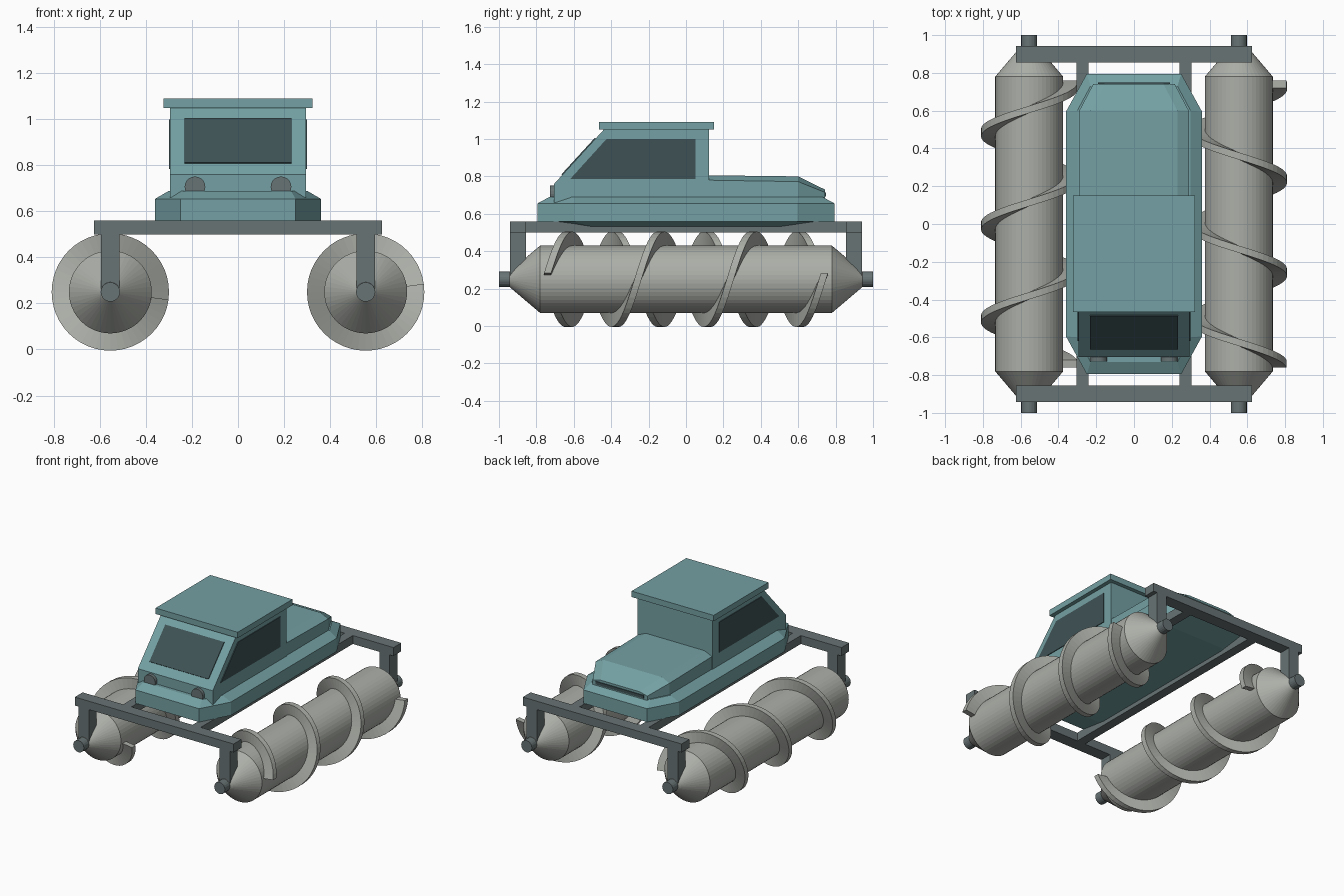
import bpy, bmesh, math

if "Cube" in bpy.data.objects:
    bpy.data.objects.remove(bpy.data.objects["Cube"])


def material(name, rgb):
    m = bpy.data.materials.new(name)
    m.diffuse_color = [((c / 255 + 0.055) / 1.055) ** 2.4 for c in rgb] + [1]
    m.use_nodes = True
    m.node_tree.nodes["Principled BSDF"].inputs["Base Color"].default_value = m.diffuse_color
    return m


TEAL = material("teal paint", (116, 160, 163))
DRUM = material("drum grey", (172, 175, 168))
FRAME = material("frame grey", (104, 115, 116))
GLASS = material("dark glass", (62, 82, 85))


def make(name, verts, faces, mat):
    mesh = bpy.data.meshes.new(name)
    mesh.from_pydata(verts, [], faces)
    bm = bmesh.new()
    bm.from_mesh(mesh)
    bmesh.ops.recalc_face_normals(bm, faces=bm.faces)
    bm.to_mesh(mesh)
    bm.free()
    mesh.materials.append(mat)
    ob = bpy.data.objects.new(name, mesh)
    bpy.context.collection.objects.link(ob)
    return ob


def loft(name, rings, mat):
    """Skin equal-length rings and cap both ends."""
    n = len(rings[0])
    verts = [v for r in rings for v in r]
    faces = [(k * n + i, k * n + (i + 1) % n, (k + 1) * n + (i + 1) % n, (k + 1) * n + i)
             for k in range(len(rings) - 1) for i in range(n)]
    faces += [tuple(range(n)), tuple(range(len(verts) - n, len(verts)))]
    return make(name, verts, faces, mat)


def box(name, x0, x1, y0, y1, z0, z1, mat):
    return loft(name, [[(x0, y0, z), (x1, y0, z), (x1, y1, z), (x0, y1, z)] for z in (z0, z1)], mat)


def extrude_x(name, profile, x0, x1, mat):
    return loft(name, [[(x, y, z) for y, z in profile] for x in (x0, x1)], mat)


def turned(name, cx, cz, profile, sides, mat):
    """Round solid along y from (y, radius) pairs."""
    rings = [[(cx + r * math.cos(2 * math.pi * i / sides), y, cz + r * math.sin(2 * math.pi * i / sides))
              for i in range(sides)] for y, r in profile]
    return loft(name, rings, mat)


def octagon(hx, hy, cx, cy, z):
    quarter = [(hx, hy - cy), (hx - cx, hy)]
    pts = quarter + [(-x, y) for x, y in quarter[::-1]]
    pts += [(-x, -y) for x, y in pts]
    return [(x, y, z) for x, y in pts]


# Screw drums, with mirrored spiral blades
AX, AZ = 0.555, 0.25
for s, side in ((1, "right"), (-1, "left")):
    turned(side + "_drum", s * AX, AZ, [(-0.945, 0.04), (-0.78, 0.18), (0.78, 0.18), (0.945, 0.04)], 48, DRUM)
    rings, steps = [], 144
    for i in range(steps + 1):
        t = 0.13 + 6 * math.pi * i / steps
        y = -0.74 + 1.48 * i / steps
        rings.append([(s * AX + r * math.cos(t), y + d, AZ + s * r * math.sin(t))
                      for r, d in ((0.17, -0.019), (0.255, -0.019), (0.255, 0.019), (0.17, 0.019))])
    loft(side + "_spiral_blade", rings, DRUM)
    box(side + "_rail", *sorted((s * 0.24, s * 0.305)), -0.86, 0.86, 0.5, 0.56, FRAME)
    for e, end in ((-1, "front"), (1, "rear")):
        ys = sorted((e * 0.855, e * 0.942))
        turned(f"{end}_{side}_axle", s * AX, AZ, [(e * 0.9, 0.042), (e, 0.042)], 20, FRAME)
        box(f"{end}_{side}_post", s * AX - 0.04, s * AX + 0.04, *ys, 0.25, 0.51, FRAME)

# Frame cross bars
for e, end in ((-1, "front"), (1, "rear")):
    box(end + "_cross_bar", -0.625, 0.625, *sorted((e * 0.855, e * 0.942)), 0.5, 0.56, FRAME)

# Hull with chamfered underside and deck edge
loft("hull", [octagon(0.30, 0.62, 0.08, 0.12, 0.53), octagon(0.36, 0.795, 0.11, 0.2, 0.56),
              octagon(0.36, 0.795, 0.11, 0.2, 0.655), octagon(0.30, 0.73, 0.07, 0.13, 0.69)], TEAL)

# Cab and roof
extrude_x("cab", [(-0.705, 0.66), (-0.705, 0.76), (-0.435, 1.055), (0.122, 1.055), (0.122, 0.66)],
          -0.295, 0.295, TEAL)
box("roof", -0.323, 0.323, -0.465, 0.15, 1.05, 1.092, TEAL)

# Windshield plate lying on the sloped cab front
def slope_y(z):
    return -0.435 - (1.055 - z) * 0.27 / 0.295


loft("windshield", [[(x, slope_y(z) - d, z + d) for x, z in ((-0.232, 0.808), (0.232, 0.808), (0.232, 1.003), (-0.232, 1.003))]
                    for d in (-0.002, 0.004)], GLASS)

# Side windows and headlights
for s, side in ((1, "right"), (-1, "left")):
    extrude_x(side + "_window", [(-0.62, 0.785), (0.052, 0.785), (0.052, 1.0), (-0.425, 1.0)],
              s * 0.293, s * 0.3, GLASS)
    turned(side + "_headlight", s * 0.187, 0.707, [(-0.70, 0.045), (-0.727, 0.045)], 20, FRAME)

# Rear hood with sloped edges, and its vent
hood = []
for y, w, zs, zt in ((0.11, 0.29, 0.78, 0.806), (0.6, 0.29, 0.772, 0.8), (0.742, 0.215, 0.715, 0.73)):
    hood.append([(w, y, 0.67), (w, y, zs), (w - 0.06, y, zt), (-w + 0.06, y, zt), (-w, y, zs), (-w, y, 0.67)])
loft("rear_hood", hood, TEAL)
box("rear_vent", -0.19, 0.19, 0.74, 0.748, 0.693, 0.714, GLASS)
